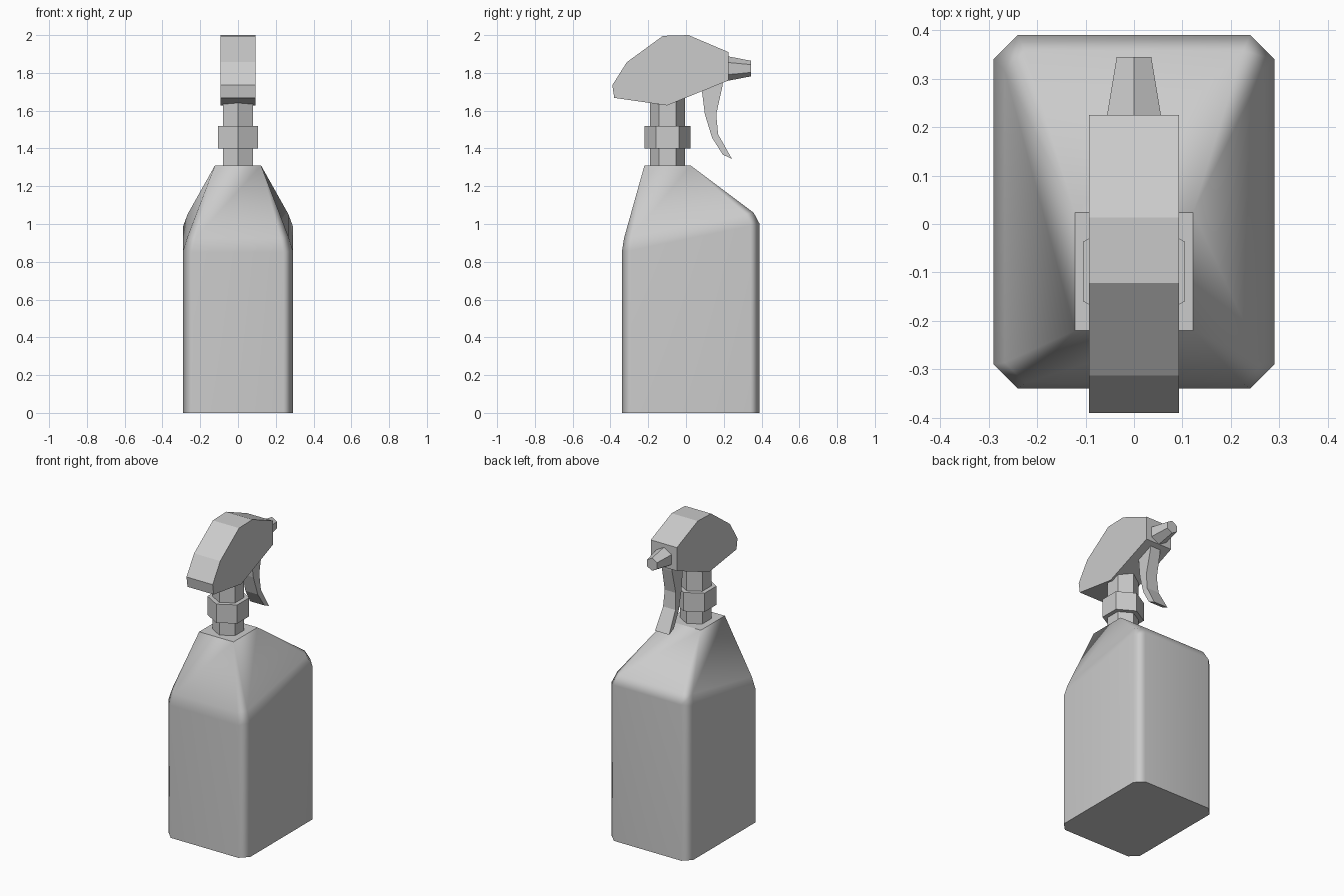
import bpy
import bmesh
from math import cos, sin, pi

cube = bpy.data.objects.get("Cube")
if cube:
    bpy.data.objects.remove(cube, do_unlink=True)

grey = bpy.data.materials.new("plain grey")
grey.use_nodes = True
colour = (0.6, 0.6, 0.6, 1)
grey.diffuse_color = colour
grey.node_tree.nodes["Principled BSDF"].inputs["Base Color"].default_value = colour


def loft(name, rings, smooth=False):
    """Skin a stack of equal-length rings and cap both ends."""
    bm = bmesh.new()
    loops = [[bm.verts.new(p) for p in ring] for ring in rings]
    n = len(loops[0])
    for a, b in zip(loops, loops[1:]):
        for i in range(n):
            j = (i + 1) % n
            bm.faces.new((a[i], a[j], b[j], b[i])).smooth = smooth
    for end in (loops[0], loops[-1]):
        for edge in bm.faces.new(end).edges:
            edge.smooth = False
    bmesh.ops.remove_doubles(bm, verts=bm.verts, dist=0.0005)
    bmesh.ops.recalc_face_normals(bm, faces=bm.faces)
    mesh = bpy.data.meshes.new(name)
    bm.to_mesh(mesh)
    bm.free()
    mesh.materials.append(grey)
    obj = bpy.data.objects.new(name, mesh)
    bpy.context.collection.objects.link(obj)
    return obj


def chamfered(w, front, back, c, z_front, z_back):
    """Rectangle with cut corners, its height sloping from front to back."""
    pts = [(w - c, front), (w, front + c), (w, back - c), (w - c, back),
           (c - w, back), (-w, back - c), (-w, front + c), (c - w, front)]
    slope = (z_back - z_front) / (back - front)
    return [(x, y, z_front + slope * (y - front)) for x, y in pts]


def hexagon(r):
    return [(r * sin(i * pi / 3), r * cos(i * pi / 3)) for i in range(6)]


# Bottle with sloping shoulders
bottle = loft("bottle", [
    chamfered(0.29, -0.34, 0.39, 0.05, 0, 0),
    chamfered(0.29, -0.34, 0.39, 0.05, 0.85, 1.0),
    chamfered(0.267, -0.328, 0.358, 0.042, 0.925, 1.06),
    chamfered(0.122, -0.22, 0.024, 0, 1.31, 1.31)], smooth=True)
weighted = bottle.modifiers.new("even shading", "WEIGHTED_NORMAL")
weighted.keep_sharp = True

# Hexagonal neck and screw collar
for name, r, low, high in (("neck", 0.092, 1.31, 1.68), ("collar", 0.122, 1.4, 1.52)):
    loft(name, [[(x, y - 0.098, z) for x, y in hexagon(r)] for z in (low, high)])

# Spray head
head = [(-0.39, 1.735), (-0.38, 1.668), (-0.1, 1.628), (0.225, 1.76),
        (0.225, 1.91), (0.013, 2.0), (-0.122, 1.996), (-0.313, 1.857)]
loft("spray_head", [[(x, y, z) for y, z in head] for x in (-0.093, 0.093)])

# Tapered nozzle
loft("nozzle", [[(x, y, z + 1.823) for x, z in hexagon(r)]
                for y, r in ((0.21, 0.067), (0.345, 0.041))])

# Curved trigger: inner y, inner z, outer y, outer z, half width
trigger = [(0.08, 1.74, 0.2, 1.79, 0.036), (0.085, 1.70, 0.193, 1.73, 0.036),
           (0.1, 1.58, 0.16, 1.58, 0.039), (0.138, 1.457, 0.17, 1.475, 0.044),
           (0.195, 1.367, 0.243, 1.345, 0.05)]
loft("trigger", [[(-w, y, z), (w, y, z), (w, v, u), (-w, v, u)]
                 for y, z, v, u, w in trigger])
